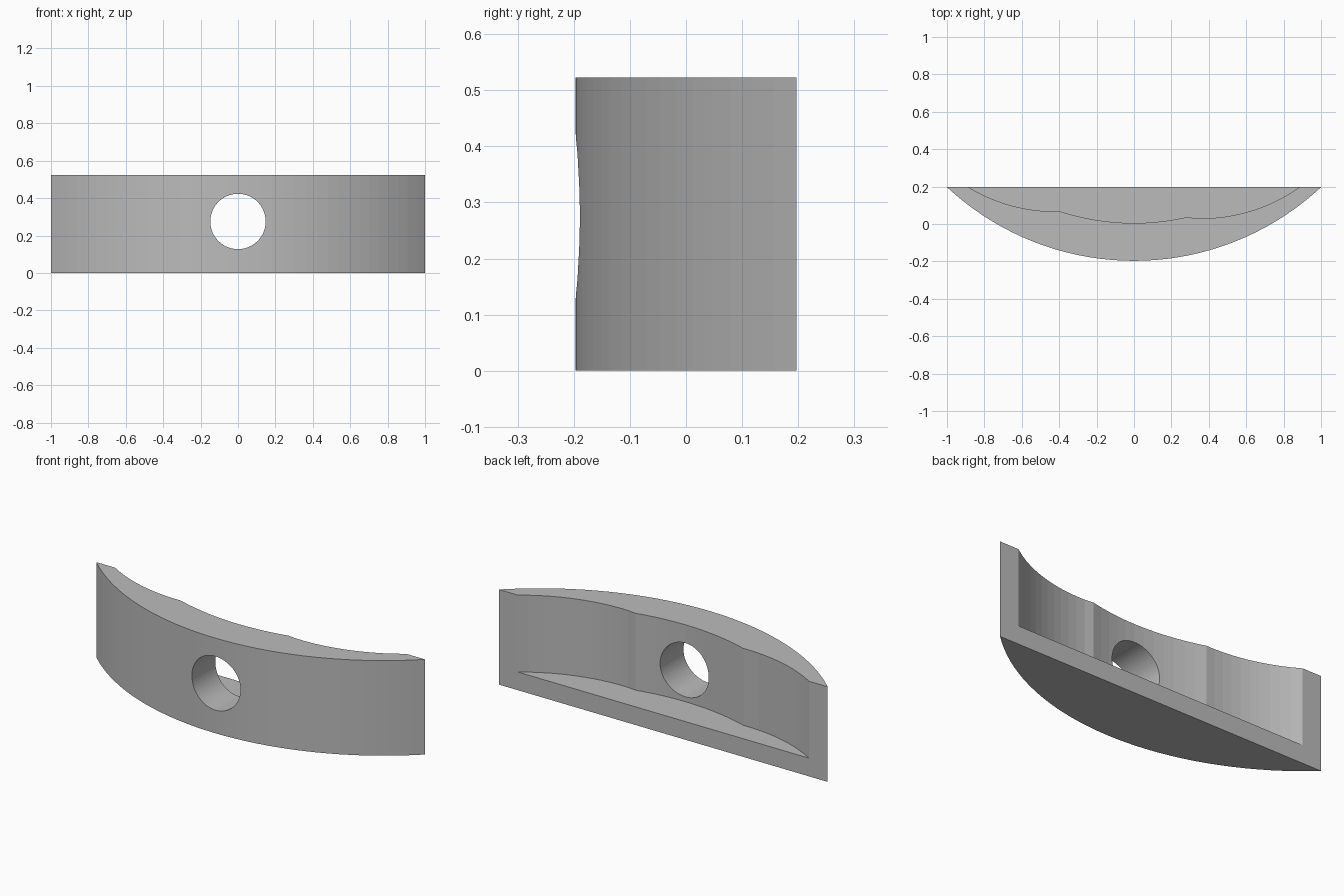
import bpy, bmesh, math

cube = bpy.data.objects.get("Cube")
if cube:
    bpy.data.objects.remove(cube, do_unlink=True)

HEIGHT, BACK, FLOOR = 0.523, 0.197, 0.1


def arc(cx, low, radius, x0, x1, steps):
    """Points on an upward-opening arc whose lowest point is (cx, low)."""
    xs = [x0 + (x1 - x0) * i / steps for i in range(steps + 1)]
    return [(x, low + radius - math.sqrt(radius ** 2 - (x - cx) ** 2)) for x in xs]


def prism(name, outline, z0, z1):
    bm = bmesh.new()
    face = bm.faces.new([bm.verts.new((x, y, z0)) for x, y in outline])
    ext = bmesh.ops.extrude_face_region(bm, geom=[face])
    top = [v for v in ext["geom"] if isinstance(v, bmesh.types.BMVert)]
    bmesh.ops.translate(bm, verts=top, vec=(0, 0, z1 - z0))
    bmesh.ops.recalc_face_normals(bm, faces=bm.faces)
    mesh = bpy.data.meshes.new(name)
    bm.to_mesh(mesh)
    bm.free()
    obj = bpy.data.objects.new(name, mesh)
    bpy.context.collection.objects.link(obj)
    return obj


def cut(target, cutter):
    cutter.hide_render = True
    bpy.context.view_layer.objects.active = target
    mod = target.modifiers.new("cut", "BOOLEAN")
    mod.operation, mod.solver, mod.object = "DIFFERENCE", "EXACT", cutter
    bpy.ops.object.modifier_apply(modifier=mod.name)
    bpy.data.objects.remove(cutter, do_unlink=True)


# Bowed body: circular front, flat back
sagitta = 2 * BACK
radius = (1 + sagitta ** 2) / (2 * sagitta)
angle = math.asin(1 / radius)
steps = 36
front = []
for i in range(steps + 1):
    a = angle * (2 * i / steps - 1)
    front.append((radius * math.sin(a), radius - BACK - radius * math.cos(a)))
body = prism("curved_holder", front, 0, HEIGHT)

# Pocket open at the top and back, with a three-arc front wall
pocket = arc(-0.42, 0.067, 0.9, -0.888, -0.396, 10)
pocket += arc(0, 0.005, 1.29, -0.396, 0.283, 12)[1:]
pocket += arc(0.36, 0.03, 0.91, 0.283, 0.892, 12)[1:]
pocket += [(0.892, 0.4), (-0.888, 0.4)]
cut(body, prism("pocket_cutter", pocket, FLOOR, 0.8))

# Round hole through the front wall
bpy.ops.mesh.primitive_cylinder_add(vertices=64, radius=0.148, depth=1,
                                    location=(0, 0, 0.275),
                                    rotation=(math.pi / 2, 0, 0))
drill = bpy.context.object
drill.name = "hole_cutter"
cut(body, drill)

# Plain grey finish
grey = bpy.data.materials.new("plain_grey")
grey.use_nodes = True
color = (0.5, 0.5, 0.5, 1)
grey.diffuse_color = color
grey.node_tree.nodes["Principled BSDF"].inputs["Base Color"].default_value = color
body.data.materials.clear()
body.data.materials.append(grey)
for p in body.data.polygons:
    p.material_index = 0
    p.use_smooth = False
